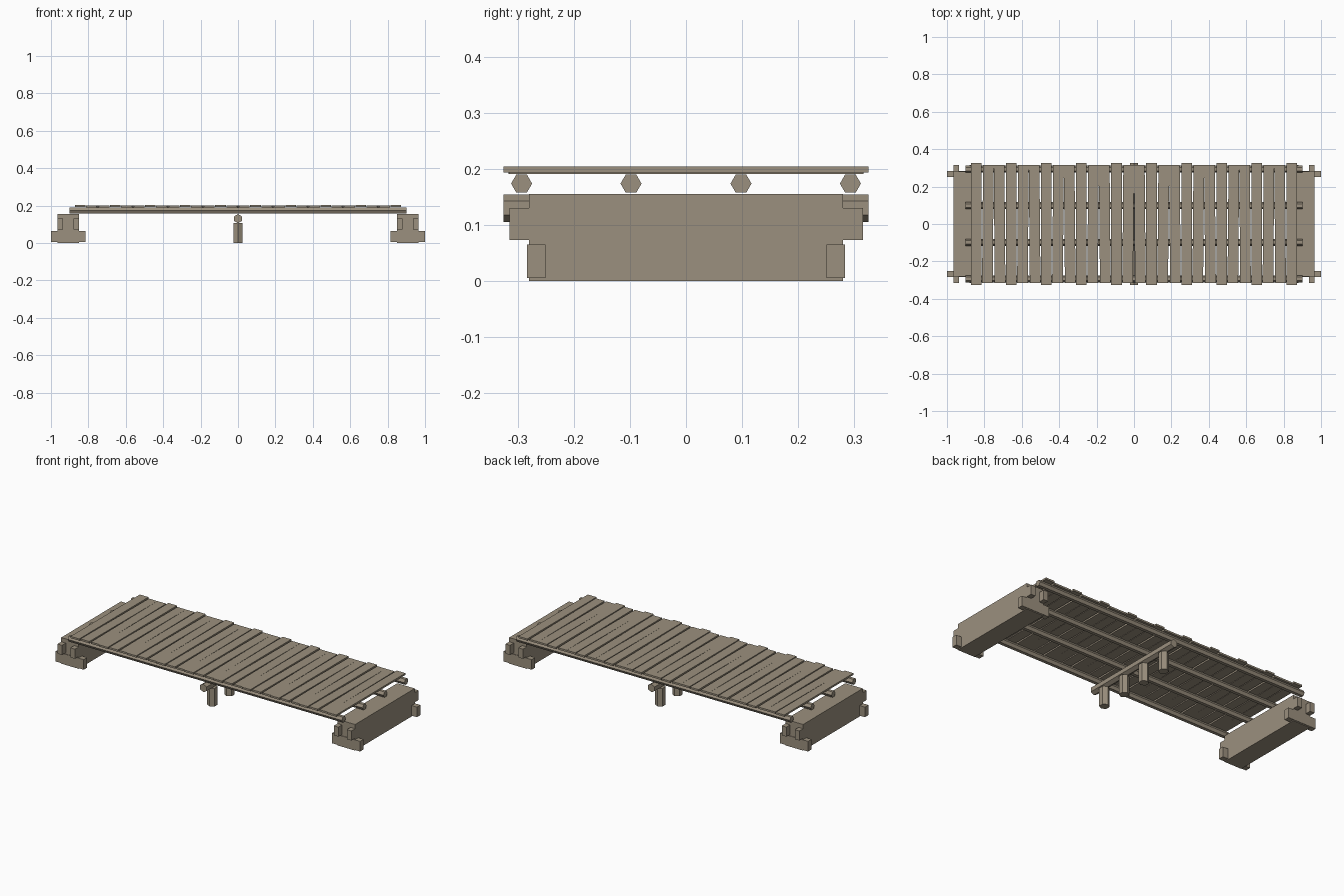
import bpy, math

default = bpy.data.objects.get("Cube")
if default:
    bpy.data.objects.remove(default, do_unlink=True)

wood = bpy.data.materials.new("weathered_wood")
wood.use_nodes = True
COLOUR = (0.33, 0.28, 0.21, 1)
wood.diffuse_color = COLOUR
wood.node_tree.nodes["Principled BSDF"].inputs["Base Color"].default_value = COLOUR


def box(name, xs, ys, zs, turn=0):
    """Box given by its extent on each axis, turned about its upright axis."""
    spans = (xs, ys, zs)
    bpy.ops.mesh.primitive_cube_add(size=1, location=[sum(s) / 2 for s in spans])
    ob = bpy.context.object
    ob.name = name
    ob.scale = [abs(s[1] - s[0]) for s in spans]
    ob.rotation_euler.z = math.radians(turn)
    ob.data.materials.append(wood)
    return ob


def log(name, centre, radius, length, rotation):
    """Six-sided log."""
    bpy.ops.mesh.primitive_cylinder_add(vertices=6, radius=radius, depth=length,
                                        location=centre, rotation=rotation)
    ob = bpy.context.object
    ob.name = name
    ob.data.materials.append(wood)
    return ob


# Deck planks: groups of one long straight plank and two shorter skewed ones
PITCH = 0.0625
for side in (-1, 1):
    for i in range(14):
        kind = i % 3
        x = side * (0.875 - PITCH * (i + 0.5))
        half = 0.325 if kind == 0 else 0.316
        top = 0.204 if kind == 0 else 0.201
        turn = (0, 0.5, -0.5)[kind] * side
        box("deck_plank", (x - 0.0285, x + 0.0285), (-half, half),
            (top - 0.0105, top), turn)

# Long stringers under the deck
for y in (-0.293, -0.098, 0.098, 0.293):
    log("stringer", (0, y, 0.1735), 0.0187, 1.8, (0, math.pi / 2, 0))

# Middle trestle: cross beam on four posts
log("cross_beam", (0, 0, 0.13), 0.0245, 0.65, (math.pi / 2, 0, 0))
for y in (-0.24, -0.08, 0.08, 0.24):
    log("trestle_post", (0, y, 0.054), 0.028, 0.108, (0, 0, 0))

# End abutments with interlocking timber ends
for sx in (-1, 1):
    box("abutment_wall", (sx * 0.85, sx * 0.965), (-0.28, 0.28), (0, 0.155))
    for sy in (-1, 1):
        box("abutment_tie", (sx * 0.815, sx * 1.0), (sy * 0.25, sy * 0.283), (0.005, 0.065))
        for inner, outer in ((0.85, 0.88), (0.935, 0.965)):
            box("abutment_log_end", (sx * inner, sx * outer),
                (sy * 0.25, sy * 0.315), (0.073, 0.13))
